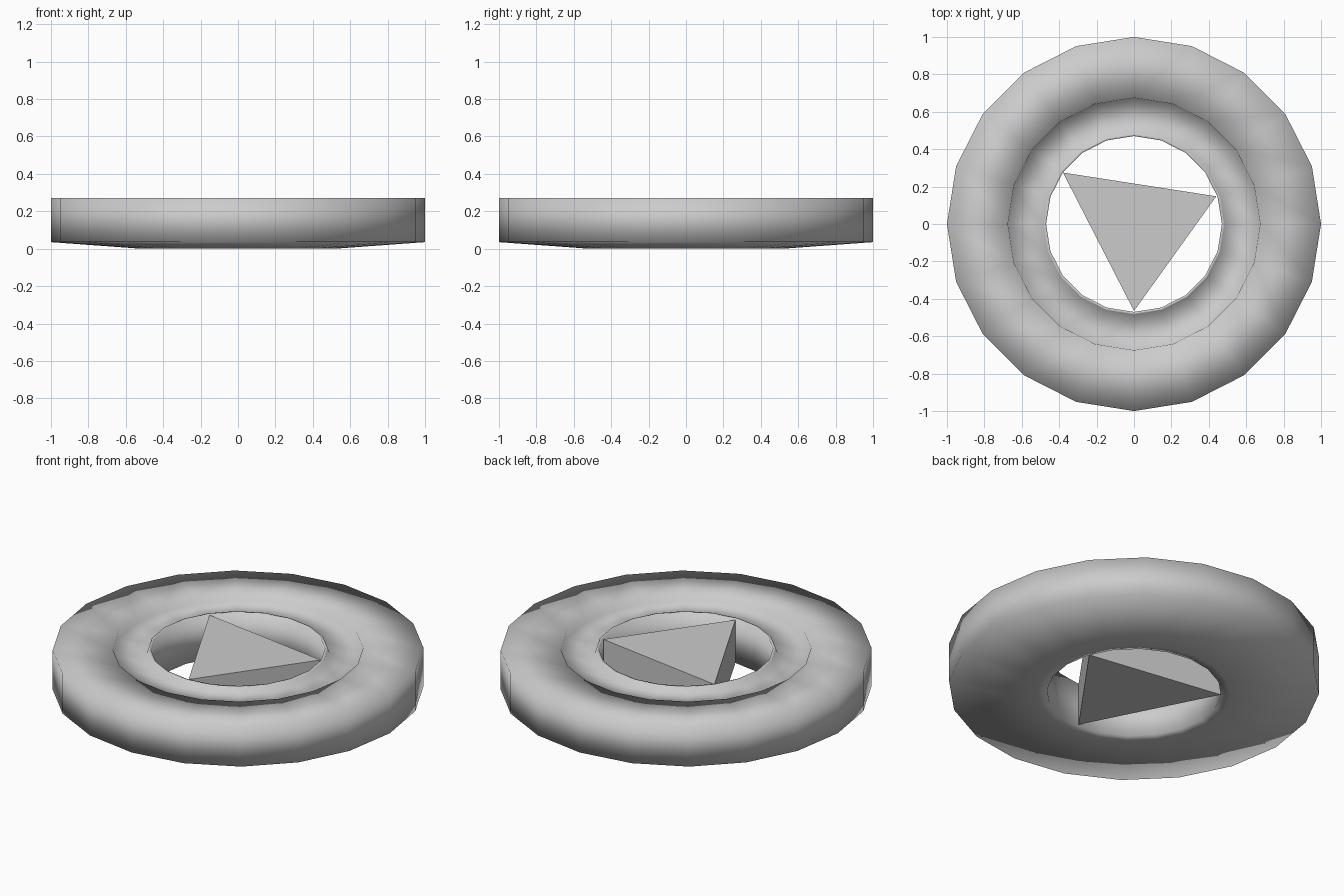
import bpy
import math
import bmesh

if "Cube" in bpy.data.objects:
    bpy.data.objects.remove(bpy.data.objects["Cube"])

SIDES = 20


def make_object(name, bm, smooth):
    bmesh.ops.recalc_face_normals(bm, faces=bm.faces[:])
    for f in bm.faces:
        f.smooth = smooth
    mesh = bpy.data.meshes.new(name)
    bm.to_mesh(mesh)
    bm.free()
    obj = bpy.data.objects.new(name, mesh)
    bpy.context.collection.objects.link(obj)
    return obj


def lathe_ring(name, profile):
    """Closed (radius, z) profile turned around the z axis."""
    bm = bmesh.new()
    rings = []
    for i in range(SIDES):
        a = 2 * math.pi * i / SIDES
        rings.append([bm.verts.new((r * math.cos(a), r * math.sin(a), z))
                      for r, z in profile])
    n = len(profile)
    for i in range(SIDES):
        p, q = rings[i], rings[(i + 1) % SIDES]
        for j in range(n):
            k = (j + 1) % n
            bm.faces.new((p[j], q[j], q[k], p[k]))
    return make_object(name, bm, True)


def prism(name, outline, z0, z1):
    """Flat-sided prism extruded from an xy outline."""
    bm = bmesh.new()
    base = bm.faces.new([bm.verts.new((x, y, z0)) for x, y in outline])
    res = bmesh.ops.extrude_face_region(bm, geom=[base], use_keep_orig=True)
    top = [g for g in res["geom"] if isinstance(g, bmesh.types.BMVert)]
    bmesh.ops.translate(bm, verts=top, vec=(0, 0, z1 - z0))
    return make_object(name, bm, False)


# Ring with a shallow recess and raised lip around the hole, tapered underside
lathe_ring("outer_ring", [
    (1.0, 0.035), (1.0, 0.27), (0.675, 0.27), (0.672, 0.24),
    (0.495, 0.24), (0.485, 0.268), (0.47, 0.268), (0.47, 0.005), (0.52, 0.0),
])

# Triangular insert spanning the hole
prism("triangle_insert", [(-0.38, 0.275), (0.0, -0.465), (0.44, 0.148)], 0.01, 0.265)
